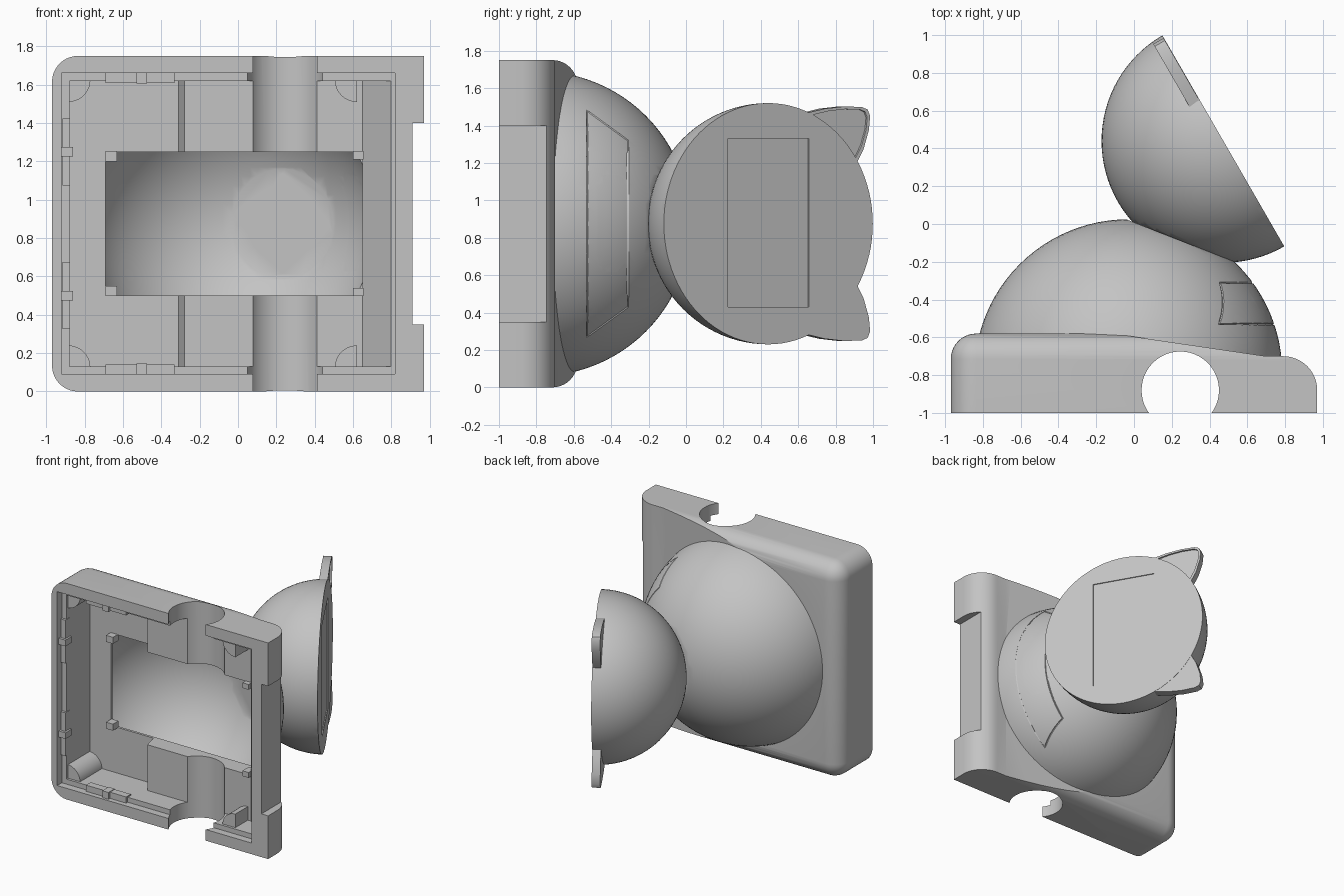
import bpy, bmesh
from math import sin, cos, pi
from mathutils import Vector, Matrix

if "Cube" in bpy.data.objects:
    bpy.data.objects.remove(bpy.data.objects["Cube"])

grey = bpy.data.materials.new("plain_grey")
grey.use_nodes = True
grey.diffuse_color = (0.55, 0.55, 0.55, 1)
grey.node_tree.nodes["Principled BSDF"].inputs["Base Color"].default_value = (0.55, 0.55, 0.55, 1)

MID = 0.875
DOME = Vector((-0.03, -0.79, MID))
HEAD = Vector((0.473, 0.44, MID))
NECK = Vector((0.246, -0.088, MID))
TILT = Vector((0.366, 0.93, 0)).normalized()
UP = Vector((0, 0, 1))
FACE_N = Vector((cos(pi / 6), sin(pi / 6), 0))


def frame(a, b, c, origin=(0, 0, 0)):
    m = Matrix((a, b, c)).transposed().to_4x4()
    m.translation = origin
    return m


FACE = frame(UP.cross(FACE_N), UP, FACE_N, HEAD)
ALONG_X = frame((0, 1, 0), UP, (1, 0, 0))
NECK_FRAME = frame(UP.cross(TILT), UP, TILT, NECK)
ALONG_Y = frame((0, 0, 1), (1, 0, 0), (0, 1, 0))


def make(name, bm):
    bmesh.ops.recalc_face_normals(bm, faces=bm.faces)
    mesh = bpy.data.meshes.new(name)
    bm.to_mesh(mesh)
    bm.free()
    mesh.materials.append(grey)
    ob = bpy.data.objects.new(name, mesh)
    bpy.context.collection.objects.link(ob)
    return ob


def prism(name, pts, lo, hi, matrix=Matrix()):
    bm = bmesh.new()
    face = bm.faces.new([bm.verts.new((x, y, lo)) for x, y in pts])
    ext = bmesh.ops.extrude_face_region(bm, geom=[face])["geom"]
    bmesh.ops.translate(bm, vec=(0, 0, hi - lo), verts=[v for v in ext if isinstance(v, bmesh.types.BMVert)])
    bm.transform(matrix)
    return make(name, bm)


def box(name, x0, x1, y0, y1, z0, z1):
    return prism(name, [(x0, y0), (x1, y0), (x1, y1), (x0, y1)], z0, z1)


def arc(cx, cy, r, a0, a1, n):
    return [(cx + r * cos(a0 + (a1 - a0) * i / n), cy + r * sin(a0 + (a1 - a0) * i / n)) for i in range(n + 1)]


def disc(name, cx, cy, r, lo, hi, matrix=Matrix(), n=48):
    return prism(name, arc(cx, cy, r, 0, 2 * pi, n)[:-1], lo, hi, matrix)


def ball(name, centre, r, planes):
    """Sphere trimmed by (point, outward normal) planes."""
    bm = bmesh.new()
    bmesh.ops.create_uvsphere(bm, u_segments=96, v_segments=48, radius=r)
    bmesh.ops.translate(bm, vec=centre, verts=bm.verts)
    for co, no in planes:
        cut = bmesh.ops.bisect_plane(bm, geom=bm.verts[:] + bm.edges[:] + bm.faces[:],
                                     plane_co=co, plane_no=no, clear_outer=True)["geom_cut"]
        bmesh.ops.edgenet_fill(bm, edges=[e for e in cut if isinstance(e, bmesh.types.BMEdge)])
    return make(name, bm)


def combine(ob, other, op="DIFFERENCE"):
    mod = ob.modifiers.new("combine", "BOOLEAN")
    mod.object, mod.operation, mod.solver = other, op, "EXACT"
    bpy.context.view_layer.objects.active = ob
    bpy.ops.object.modifier_apply(modifier=mod.name)
    bpy.data.objects.remove(other)


# Base block: rounded on the left and back, then tapered towards the right
bm = bmesh.new()
bmesh.ops.create_cube(bm, size=1)
for v in bm.verts:
    v.co = (v.co.x * 1.94, -1 if v.co.y < 0 else -0.58, MID + v.co.z * 1.75)
soft = []
for e in bm.edges:
    a, b = (v.co for v in e.verts)
    back = a.y > -0.6 and b.y > -0.6 and not (a.x > 0.9 and b.x > 0.9)
    left = a.x < -0.9 and b.x < -0.9 and abs(a.z - b.z) < 0.1
    if back or left:
        soft.append(e)
bmesh.ops.bevel(bm, geom=soft, offset=0.135, segments=10, profile=0.5, affect="EDGES")
body = make("base_and_dome", bm)
taper = [(-0.12, -0.579), (0.7, -0.7)] + arc(0.79, -0.88, 0.18, pi / 2, 0, 12) + [(1.2, -0.88), (1.2, -0.4), (-0.12, -0.4)]
combine(body, prism("taper", taper, -0.1, 1.9))
combine(body, box("end_notch", 0.91, 1.2, -1.1, -0.5, 0.35, 1.4))

# Hollow dome with a flat tilted neck seat
combine(body, ball("dome", DOME, 0.815, [(Vector((0, -0.77, 0)), Vector((0, -1, 0))), (NECK, TILT)]), "UNION")
combine(body, ball("dome_hollow", DOME, 0.77,
                   [(Vector((0, -0.62, 0)), Vector((0, -1, 0))), (NECK - TILT * 0.04, TILT)]))

# Front cavity: shallow lip, then the deeper stepped recess
combine(body, box("lip", -0.92, 0.82, -1.1, -0.94, 0.09, 1.66))
recess = [(-0.88, -1.1), (-0.88, -0.64), (-0.31, -0.64), (-0.28, -0.76), (0.65, -0.76), (0.815, -0.96), (0.815, -1.1)]
combine(body, prism("recess", recess, 0.13, 1.62))
combine(body, disc("cable_channel", 0.245, -0.88, 0.205, -0.1, 1.9))
combine(body, box("opening", -0.69, 0.65, -1.1, -0.6, 0.5, 1.25))

# Neck opening and its screw holes
combine(body, disc("neck_hole", 0, 0, 0.2, -0.1, 0.05, NECK_FRAME))
for i in range(4):
    a = i * pi / 2
    combine(body, disc("screw", 0.245 * cos(a), 0.245 * sin(a), 0.016, -0.08, -0.01, NECK_FRAME, 16))
for z in (0.82, 0.935):
    combine(body, disc("pin_hole", z, -0.74, 0.016, -0.7, -0.61, ALONG_Y, 16))

# Side slot through the dome
slot = arc(-0.395, 1.067, 0.074, 0, pi, 12) + arc(-0.395, 0.693, 0.074, pi, 2 * pi, 12)
combine(body, prism("slot", slot, 0.4, 1.0, ALONG_X))

# Thin panel seam that follows the dome around the slot
corners = [(-0.53, 1.48), (-0.31, 1.32), (-0.31, 0.43), (-0.53, 0.27)]
path = []
for i, p in enumerate(corners):
    q = corners[(i + 1) % 4]
    for k in range(12):
        y, z = (p[j] + (q[j] - p[j]) * k / 12 for j in (0, 1))
        path.append((DOME.x + (0.815 ** 2 - (y - DOME.y) ** 2 - (z - MID) ** 2) ** 0.5, y, z))
curve = bpy.data.curves.new("seam", "CURVE")
curve.dimensions, curve.bevel_depth, curve.bevel_resolution = "3D", 0.006, 0
line = curve.splines.new("POLY")
line.points.add(len(path) - 1)
for pt, co in zip(line.points, path):
    pt.co = (*co, 1)
line.use_cyclic_u = True
seam = bpy.data.objects.new("seam", curve)
bpy.context.collection.objects.link(seam)
bpy.context.view_layer.update()
bm = bmesh.new()
bm.from_mesh(seam.evaluated_get(bpy.context.evaluated_depsgraph_get()).to_mesh())
bpy.data.objects.remove(seam)
combine(body, make("seam_cutter", bm))

# Head: hollow ball with a flat tilted face and a recessed screen
head = ball("head", HEAD, 0.645, [(HEAD, FACE_N), (NECK, -TILT)])
combine(head, ball("head_hollow", HEAD, 0.6, [(HEAD - FACE_N * 0.045, FACE_N), (NECK + TILT * 0.04, -TILT)]))
combine(head, disc("neck_hole", 0, 0, 0.2, -0.05, 0.1, NECK_FRAME))
screen = [(-0.25, -0.445), (0.25, -0.445), (0.25, 0.455), (-0.25, 0.455)]
combine(head, prism("screen", screen, -0.008, 0.05, FACE))

# Pointed ears with a dished front
ear = [(0.26, 0.53), (0.23, 0.59), (0.35, 0.615), (0.47, 0.627), (0.58, 0.624), (0.615, 0.61),
       (0.63, 0.575), (0.622, 0.5), (0.59, 0.4), (0.54, 0.31), (0.5, 0.33)]
parts = [body, head]
for side, label in ((1, "upper"), (-1, "lower")):
    pts = [(u, v * side) for u, v in ear]
    inner = [(0.51 + (u - 0.51) * 0.85, (0.53 + (v - 0.53) * 0.85) * side) for u, v in ear]
    ob = prism(label + "_ear", pts, -0.065, -0.002, FACE)
    combine(ob, prism("dish", inner, -0.016, 0.05, FACE))
    parts.append(ob)

# Corner posts and snap clips inside the cavity
quarter = arc(0, 0, 0.115, 0, pi / 2, 10) + [(0, 0)]
for z, sz in ((0.125, 1), (1.625, -1)):
    for x, sx, floor in ((-0.885, 1, -0.63), (0.62, -1, -0.75)):
        pts = [(z + sz * p, x + sx * q) for p, q in quarter]
        parts.append(prism("corner_post", pts, -0.92, floor, ALONG_Y))
for s in (-1, 1):
    def clip(name, x0, x1, y0, y1, d0, d1):
        parts.append(box(name, x0, x1, y0, y1, *sorted((MID + s * d0, MID + s * d1))))
    clip("edge_rail", -0.69, -0.33, -0.96, -0.9, 0.735, 0.785)
    clip("edge_clip", -0.53, -0.475, -0.98, -0.9, 0.73, 0.788)
    clip("side_rail", -0.915, -0.875, -0.96, -0.9, 0.2, 0.55)
    clip("side_clip", -0.922, -0.86, -0.98, -0.9, 0.35, 0.4)
    clip("opening_tab", -0.692, -0.63, -0.7, -0.63, 0.325, 0.378)
    clip("opening_tab", 0.6, 0.655, -0.8, -0.72, 0.335, 0.378)

# Smooth shading that keeps the crisp edges
bpy.ops.object.select_all(action="DESELECT")
for ob in parts:
    ob.select_set(True)
bpy.context.view_layer.objects.active = body
bpy.ops.object.shade_smooth_by_angle(angle=pi / 6)
